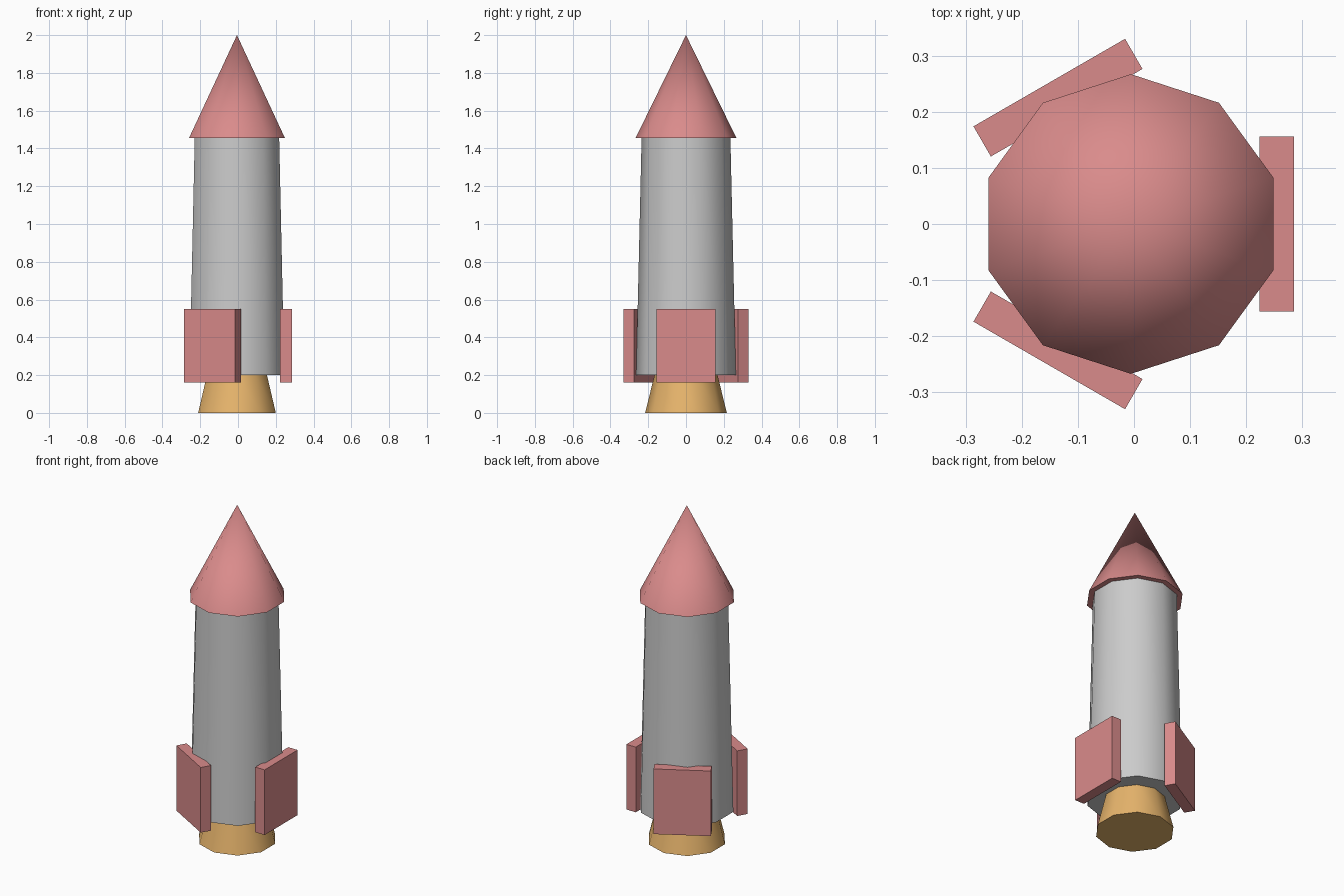
import bpy
import math

if "Cube" in bpy.data.objects:
    bpy.data.objects.remove(bpy.data.objects["Cube"])

CX = -0.0055  # rocket axis, offset so the three fins balance about x = 0


def material(name, rgb):
    m = bpy.data.materials.new(name)
    m.diffuse_color = (*rgb, 1)
    m.use_nodes = True
    m.node_tree.nodes["Principled BSDF"].inputs["Base Color"].default_value = m.diffuse_color
    return m


red = material("red_paint", (0.70, 0.26, 0.26))
orange = material("orange_metal", (0.80, 0.46, 0.15))


def tapered(name, r_bottom, r_top, z0, z1, mat=None):
    """Ten-sided tapered section standing on the rocket axis."""
    bpy.ops.mesh.primitive_cone_add(vertices=10, radius1=r_bottom, radius2=r_top,
                                    depth=z1 - z0, location=(CX, 0, (z0 + z1) / 2))
    ob = bpy.context.object
    ob.name = name
    if mat:
        ob.data.materials.append(mat)
    bpy.ops.object.shade_smooth_by_angle(angle=math.radians(40))
    return ob


# Nozzle, hull and nose
tapered("nozzle", 0.216, 0.167, 0.0, 0.2, orange)
tapered("hull", 0.264, 0.235, 0.2, 1.455)
tapered("nose_cone", 0.267, 0.0, 1.455, 2.0, red)

# Three flat fins around the base
for i in range(3):
    a = math.radians(120 * i)
    bpy.ops.mesh.primitive_cube_add(
        size=1, location=(CX + 0.26 * math.cos(a), 0.26 * math.sin(a), 0.355),
        rotation=(0, 0, a))
    fin = bpy.context.object
    fin.name = f"fin_{i + 1}"
    fin.scale = (0.062, 0.312, 0.39)
    bpy.ops.object.transform_apply(location=False, rotation=False, scale=True)
    fin.data.materials.append(red)
